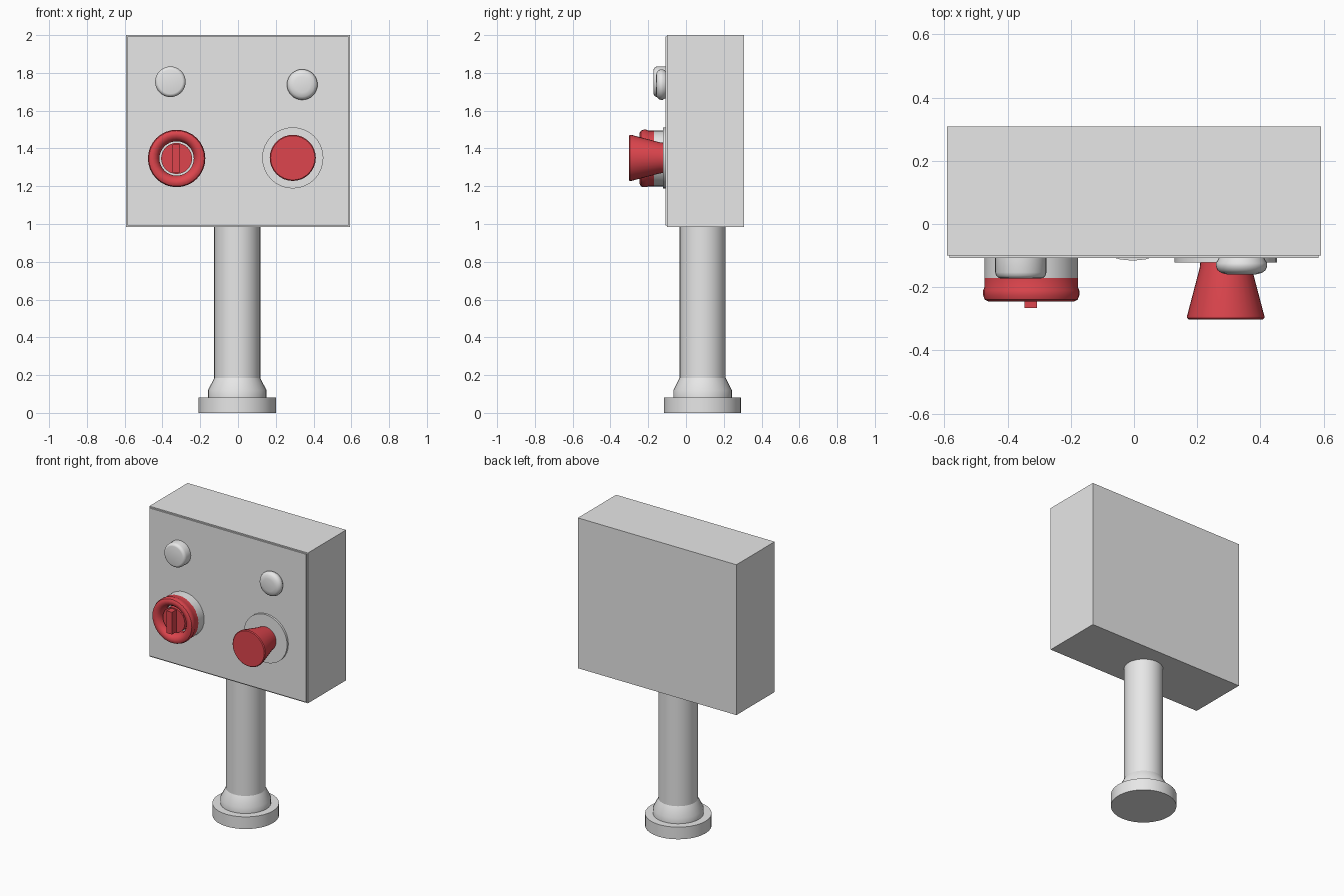
import bpy
import bmesh
from math import radians
from mathutils import Matrix

cube = bpy.data.objects.get("Cube")
if cube:
    bpy.data.objects.remove(cube, do_unlink=True)


def material(name, colour):
    mat = bpy.data.materials.new(name)
    mat.use_nodes = True
    mat.diffuse_color = colour
    mat.node_tree.nodes["Principled BSDF"].inputs["Base Color"].default_value = colour
    return mat


grey = material("light grey", (0.8, 0.8, 0.8, 1))
red = material("signal red", (0.73, 0.06, 0.075, 1))


def finish(name, bm, mat, smooth=True):
    bmesh.ops.recalc_face_normals(bm, faces=bm.faces)
    mesh = bpy.data.meshes.new(name)
    bm.to_mesh(mesh)
    bm.free()
    mesh.materials.append(mat)
    obj = bpy.data.objects.new(name, mesh)
    bpy.context.collection.objects.link(obj)
    if smooth:
        bpy.ops.object.select_all(action="DESELECT")
        obj.select_set(True)
        bpy.context.view_layer.objects.active = obj
        bpy.ops.object.shade_smooth_by_angle(angle=radians(35))
    return obj


def box(name, mat, x, y, z):
    """Box between (low, high) limits on each axis."""
    bm = bmesh.new()
    bmesh.ops.create_cube(bm, size=1)
    for v in bm.verts:
        for i, (low, high) in enumerate((x, y, z)):
            v.co[i] = high if v.co[i] > 0 else low
    return finish(name, bm, mat, False)


def lathe(name, mat, profile, centre, forward=False, closed=False, sides=32):
    """Turn (radius, height) points about z, or about -y when forward."""
    bm = bmesh.new()
    verts = [bm.verts.new((r, 0, h)) for r, h in profile]
    edges = [bm.edges.new(pair) for pair in zip(verts, verts[1:])]
    if closed:
        edges.append(bm.edges.new((verts[-1], verts[0])))
    bmesh.ops.spin(bm, geom=verts + edges, cent=(0, 0, 0), axis=(0, 0, 1),
                   angle=radians(360), steps=sides, use_merge=True)
    bmesh.ops.remove_doubles(bm, verts=bm.verts, dist=0.0001)
    if not closed:
        rims = [e for e in bm.edges if e.is_boundary]
        bmesh.ops.holes_fill(bm, edges=rims, sides=0)
    if forward:
        bm.transform(Matrix.Rotation(radians(90), 4, "X"))
    bm.transform(Matrix.Translation(centre))
    return finish(name, bm, mat)


# Cabinet with a slightly smaller front panel
FACE = -0.108
box("cabinet", grey, (-0.592, 0.592), (-0.1, 0.308), (0.985, 2.0))
box("front_panel", grey, (-0.584, 0.584), (FACE, -0.09), (0.993, 1.992))

# Round foot, tapered collar and post
base = (-0.004, 0.088, 0)
lathe("foot", grey, [(0.204, 0), (0.204, 0.082)], base)
lathe("collar", grey, [(0.155, 0.08), (0.155, 0.12), (0.122, 0.185)], base)
lathe("post", grey, [(0.122, 0.18), (0.122, 0.99)], base)

# Two rounded indicator buttons
lathe("right_indicator", grey,
      [(0.081, 0), (0.081, 0.045), (0.078, 0.055), (0.071, 0.062), (0.064, 0.064)],
      (-0.358, FACE, 1.753), True)
lathe("left_indicator", grey,
      [(0.072, 0), (0.081, 0.016), (0.081, 0.026), (0.076, 0.038),
       (0.064, 0.047), (0.042, 0.052)],
      (0.34, FACE, 1.738), True)

# Rotary switch: grey housing, rounded red ring, recessed dial and grip
dial = (-0.325, FACE, 1.347)
lathe("switch_housing", grey, [(0.148, 0), (0.148, 0.062)], dial, True)
lathe("switch_ring", red,
      [(0.148, 0.06), (0.148, 0.092), (0.152, 0.102), (0.152, 0.118), (0.147, 0.131),
       (0.136, 0.137), (0.122, 0.137), (0.107, 0.13), (0.096, 0.115), (0.091, 0.095),
       (0.091, 0.06)], dial, True, closed=True)
lathe("switch_dial", red, [(0.082, 0.06), (0.082, 0.112)], dial, True)
box("switch_grip", red, (-0.347, -0.307), (-0.266, -0.2), (1.272, 1.422))

# Flared push button on a thin round plate
stop = (0.29, FACE, 1.35)
lathe("button_plate", grey, [(0.162, 0), (0.162, 0.014)], stop, True)
lathe("push_button", red,
      [(0.08, 0.01), (0.082, 0.03), (0.122, 0.182), (0.122, 0.189), (0.117, 0.194)],
      stop, True)
